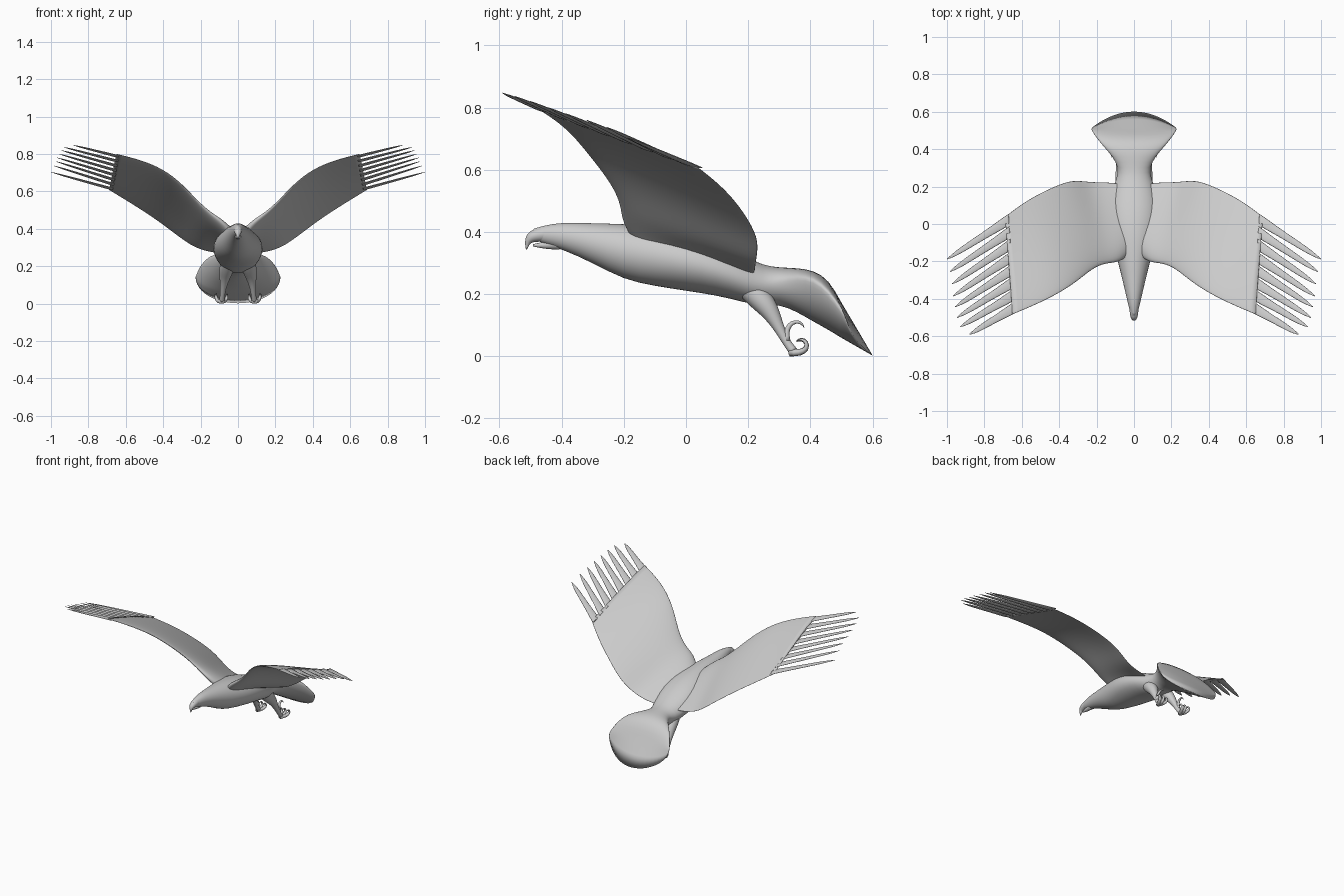
import bpy, bmesh, math
from mathutils import Vector as V

if "Cube" in bpy.data.objects:
    bpy.data.objects.remove(bpy.data.objects["Cube"])


def loft(name, ring_sets, mirror=False, levels=2, cap_end=True):
    """Skin one or more lists of closed rings into a smooth object."""
    bm = bmesh.new()
    crease = bm.edges.layers.float.new("crease_edge")
    for rings in ring_sets:
        rows = [[bm.verts.new(p) for p in r] for r in rings]
        n = len(rows[0])
        for a, b in zip(rows, rows[1:]):
            for i in range(n):
                j = (i + 1) % n
                bm.faces.new((a[i], a[j], b[j], b[i]))
        for row in (rows[0], rows[-1]):
            if cap_end or row is rows[0]:
                bm.faces.new(row)
            for i in range(n):
                bm.edges.get((row[i], row[(i + 1) % n]))[crease] = 1.0
    bmesh.ops.remove_doubles(bm, verts=bm.verts, dist=1e-5)
    bmesh.ops.recalc_face_normals(bm, faces=bm.faces)
    me = bpy.data.meshes.new(name)
    bm.to_mesh(me)
    bm.free()
    for p in me.polygons:
        p.use_smooth = True
    ob = bpy.data.objects.new(name, me)
    bpy.context.collection.objects.link(ob)
    if mirror:
        ob.modifiers.new("mirror", "MIRROR").use_mirror_merge = False
    s = ob.modifiers.new("smooth", "SUBSURF")
    s.levels = s.render_levels = levels
    return ob


def tube(path, sides=8):
    """Rings for a tapered tube; path items are (x, y, z, radius)."""
    pts = [V(p[:3]) for p in path]
    rings = []
    for i, p in enumerate(pts):
        t = (pts[min(i + 1, len(pts) - 1)] - pts[max(i - 1, 0)]).normalized()
        u = (V((1, 0, 0)) - t * t.x).normalized()
        w = t.cross(u)
        r = path[i][3]
        rings.append([p + r * (u * math.cos(k * math.tau / sides) + w * math.sin(k * math.tau / sides))
                      for k in range(sides)])
    return rings


def section(y, hw, top, bot, edge=None, sweep=0, n=24):
    """Upright cross-section with separate top, bottom and side heights."""
    edge = (top + bot) / 2 if edge is None else edge
    ring = []
    for k in range(n):
        c, s = math.cos(k * math.tau / n), math.sin(k * math.tau / n)
        z = edge + s * ((top - edge) if s > 0 else (edge - bot))
        ring.append(V((hw * c, y - sweep * c * c, z)))
    return ring


# Head, body and fanned tail as one skin; the tail closes to a sharp lip
loft("body_and_tail", [[section(*a) for a in (
    (-.49, .012, .41, .378), (-.46, .025, .42, .362), (-.40, .038, .432, .345),
    (-.30, .062, .428, .30), (-.20, .087, .427, .245), (-.10, .114, .418, .225),
    (0, .134, .401, .21), (.10, .132, .368, .195), (.18, .117, .326, .175),
    (.25, .092, .292, .158), (.30, .082, .286, .168, .24), (.36, .115, .284, .14, .25),
    (.41, .16, .277, .11, .245), (.46, .203, .247, .083, .205),
    (.50, .228, .172, .058, .150), (.515, .23, .148, .05, .144, .01),
    (.603, .228, .0, .0, .138, .09))]], levels=1, cap_end=False)

# Hooked beak
loft("upper_beak", [tube([(0, -.43, .394, .028), (0, -.47, .392, .026), (0, -.50, .384, .021),
                          (0, -.511, .366, .010), (0, -.513, .344, .002)])])
loft("lower_beak", [tube([(0, -.41, .363, .022), (0, -.45, .357, .014), (0, -.492, .357, .004)])])

# Wings: straight chords between a front rail and a rear rail
front = [(.03, -.17, .38), (.08, -.21, .44), (.15, -.212, .487), (.22, -.24, .553),
         (.30, -.31, .643), (.40, -.375, .722), (.52, -.435, .77), (.65, -.488, .802)]
rear = [(.07, .22, .265), (.14, .228, .272), (.235, .228, .295), (.33, .243, .365),
        (.42, .21, .433), (.52, .163, .50), (.61, .108, .556), (.69, .045, .605)]
thick = [.034, .028, .021, .016, .013, .011, .009, .007]
profile = [(0, 0), (.03, .6), (.15, 1), (.35, .9), (.65, .5), (.96, .2),
           (1, 0), (.96, -.2), (.65, -.5), (.35, -.9), (.15, -1), (.03, -.6)]
rings = []
for i, (a, b, h) in enumerate(zip(front, rear, thick)):
    a, b = V(a), V(b)
    j, k = max(i - 1, 0), min(i + 1, len(front) - 1)
    span = (V(front[k]) + V(rear[k])) - (V(front[j]) + V(rear[j]))
    nrm = span.cross(b - a).normalized()
    rings.append([a.lerp(b, t) + nrm * (h * o + .006 * math.sin(math.pi * t)) for t, o in profile])
loft("wings", [rings], mirror=True)

# Finger-like primary feathers, lance shaped
tips = [(.88, -.59, .847), (.93, -.55, .836), (.947, -.50, .82), (.957, -.443, .80),
        (.967, -.385, .78), (.973, -.32, .76), (.985, -.255, .737), (1.0, -.188, .703)]
a, b = V(front[-1]), V(rear[-1])
chord = (b - a).normalized()
feathers = []
for i, tip in enumerate(tips):
    tip = V(tip)
    base = a.lerp(b, (i + .5) / 8)
    nrm = (tip - base).cross(chord).normalized()
    blade = (chord + nrm * .15).normalized()
    feathers.append([[c + blade * w, c + nrm * h, c - blade * w, c - nrm * h]
                     for s, w, h in ((-.06, .046, .006), (.05, .045, .008), (.3, .034, .008),
                                     (.72, .027, .006), (.88, .018, .004), (1, .003, .001))
                     for c in [base.lerp(tip, s)]])
loft("wing_feathers", feathers, mirror=True)

# Legs trailing backwards
loft("legs", [tube([(.045, .17, .25, .04), (.06, .235, .19, .046), (.07, .272, .145, .033),
                    (.078, .297, .095, .019), (.083, .323, .045, .014), (.087, .345, .016, .016)])],
     mirror=True)

# Curled toes with talons, plus a hind toe
toes = []
for dx, lift in ((-.026, .0), (.0, .004), (.028, .002)):
    x = .088
    toes.append(tube([(x, .335, .012, .013), (x + dx * .6, .368, .011, .012),
                      (x + dx, .390, .022 + lift, .010), (x + dx * 1.1, .388, .044 + lift, .008),
                      (x + dx * 1.1, .372, .055 + lift, .005), (x + dx * 1.1, .355, .047 + lift, .001)]))
toes.append(tube([(.086, .325, .05, .012), (.084, .322, .078, .010), (.08, .332, .102, .009),
                  (.078, .352, .113, .007), (.078, .372, .108, .005), (.078, .38, .093, .001)]))
loft("toes", toes, mirror=True, levels=1)
